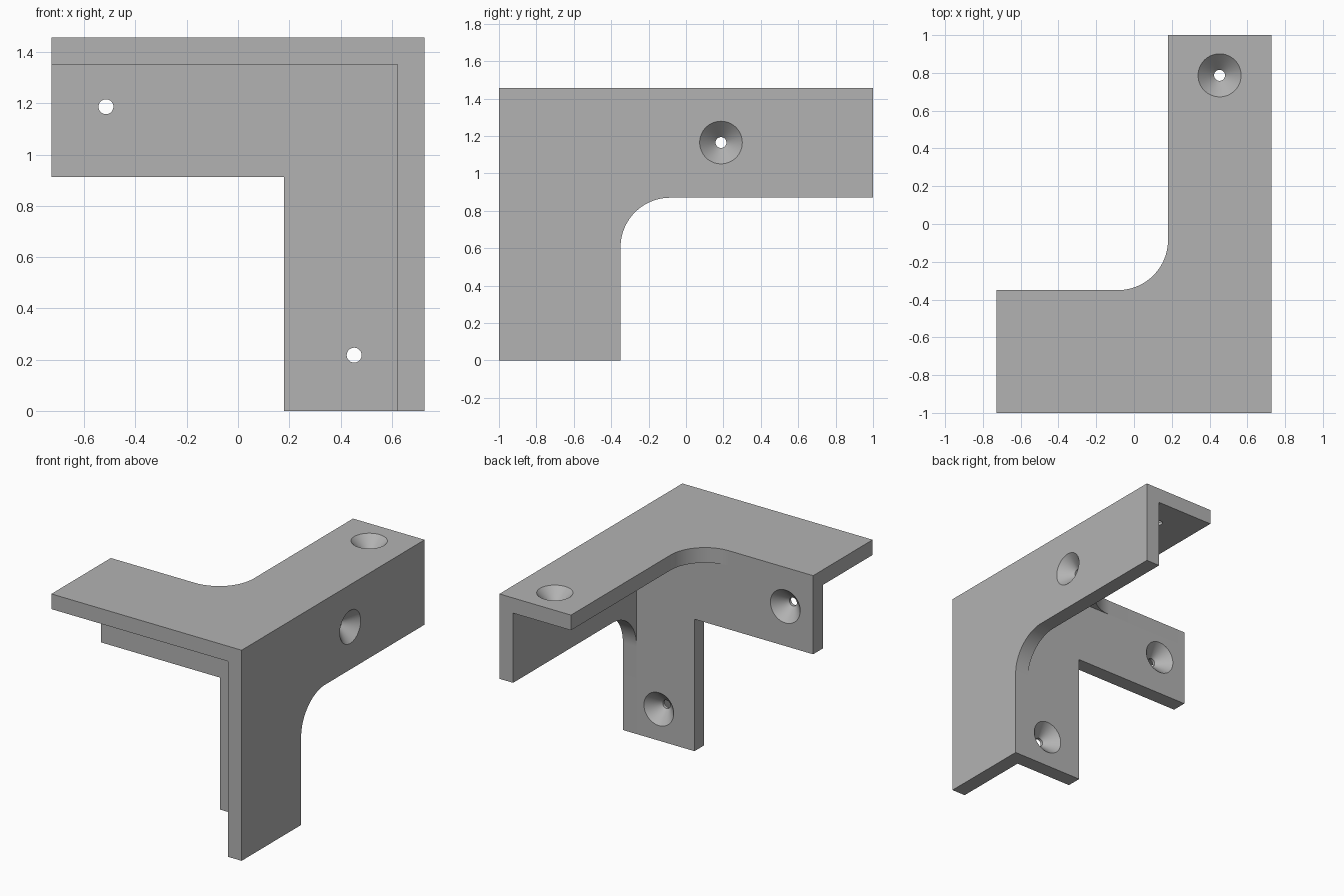
import bpy, bmesh, math
from mathutils import Vector

cube = bpy.data.objects.get("Cube")
if cube:
    bpy.data.objects.remove(cube, do_unlink=True)

# Main dimensions
W, H, T = 0.728, 1.457, 0.105      # half width, height, plate thickness
INNER_X, BACK_Y = 0.18, -0.35      # inner edges of the arms
SIDE_Z, FRONT_Z = 0.87, 0.913      # lower edges of the arms
FILLET = 0.265

grey = bpy.data.materials.new("bracket grey")
grey.use_nodes = True
grey.diffuse_color = (0.45, 0.45, 0.45, 1)
grey.node_tree.nodes["Principled BSDF"].inputs["Base Color"].default_value = (0.45, 0.45, 0.45, 1)


def add_object(name, bm):
    bmesh.ops.recalc_face_normals(bm, faces=bm.faces)
    mesh = bpy.data.meshes.new(name)
    bm.to_mesh(mesh)
    bm.free()
    mesh.materials.append(grey)
    obj = bpy.data.objects.new(name, mesh)
    bpy.context.collection.objects.link(obj)
    return obj


def fillet(cu, cv, su, sv, steps=24):
    """Quarter arc about (cu, cv), from the u direction to the v direction."""
    angles = [i * math.pi / 2 / steps for i in range(steps + 1)]
    return [(cu + su * FILLET * math.cos(a), cv + sv * FILLET * math.sin(a)) for a in angles]


def plate(name, outline, place, depth):
    """Extrude a flat outline; place maps (u, v) to a 3D point."""
    bm = bmesh.new()
    face = bm.faces.new([bm.verts.new(place(u, v)) for u, v in outline])
    ext = bmesh.ops.extrude_face_region(bm, geom=[face])
    verts = [g for g in ext["geom"] if isinstance(g, bmesh.types.BMVert)]
    bmesh.ops.translate(bm, verts=verts, vec=depth)
    return add_object(name, bm)


def drill(name, center, inward, sides=64):
    """Countersunk hole cutter entering the surface at center."""
    bm = bmesh.new()
    turn = Vector(inward).to_track_quat('Z', 'Y')
    rings = []
    for depth, radius in ((-0.02, 0.134), (0.085, 0.029), (0.15, 0.029)):
        ring = []
        for i in range(sides):
            a = math.tau * i / sides
            p = Vector((radius * math.cos(a), radius * math.sin(a), depth))
            ring.append(bm.verts.new(Vector(center) + turn @ p))
        rings.append(ring)
    for low, high in zip(rings, rings[1:]):
        for i in range(sides):
            j = (i + 1) % sides
            bm.faces.new((low[i], low[j], high[j], high[i]))
    bm.faces.new(rings[0])
    bm.faces.new(rings[-1])
    obj = add_object(name, bm)
    obj.hide_render = True
    return obj


def combine(target, other, operation):
    mod = target.modifiers.new("combine", 'BOOLEAN')
    mod.operation, mod.solver, mod.object = operation, 'EXACT', other
    bpy.context.view_layer.objects.active = target
    bpy.ops.object.modifier_apply(modifier=mod.name)
    bpy.data.objects.remove(other, do_unlink=True)


# Top plate: L shape with a rounded inner corner
top_outline = [(-W, -1), (W, -1), (W, 1), (INNER_X, 1)]
top_outline += fillet(INNER_X - FILLET, BACK_Y + FILLET, 1, -1)
top_outline += [(-W, BACK_Y)]
bracket = plate("corner_bracket", top_outline, lambda x, y: (x, y, H - T), (0, 0, T))

# Side plate: L shape with a rounded inner corner
side_outline = [(-1, H), (-1, 0), (BACK_Y, 0)]
side_outline += fillet(BACK_Y + FILLET, SIDE_Z - FILLET, -1, 1)
side_outline += [(1, SIDE_Z), (1, H)]
side = plate("side_plate", side_outline, lambda y, z: (W - T, y, z), (T, 0, 0))

# Recessed cross plate: sharp L shape set into the other two plates
e = T / 2
cross_outline = [(-W, FRONT_Z), (INNER_X, FRONT_Z), (INNER_X, 0),
                 (W - e, 0), (W - e, H - e), (-W, H - e)]
cross = plate("cross_plate", cross_outline, lambda x, z: (x, BACK_Y - T, z), (0, T, 0))

combine(bracket, side, 'UNION')
combine(bracket, cross, 'UNION')

# Merge flush faces
bm = bmesh.new()
bm.from_mesh(bracket.data)
bmesh.ops.remove_doubles(bm, verts=bm.verts, dist=1e-5)
bmesh.ops.dissolve_limit(bm, angle_limit=math.radians(0.5), verts=bm.verts, edges=bm.edges)
bm.to_mesh(bracket.data)
bm.free()

# Countersunk screw holes
holes = [
    ("top_hole", (0.453, 0.787, H), (0, 0, -1)),
    ("side_hole", (W, 0.187, 1.165), (-1, 0, 0)),
    ("cross_upper_hole", (-0.515, BACK_Y, 1.187), (0, -1, 0)),
    ("cross_lower_hole", (0.453, BACK_Y, 0.218), (0, -1, 0)),
]
for name, center, inward in holes:
    combine(bracket, drill(name, center, inward), 'DIFFERENCE')

bpy.ops.object.select_all(action='DESELECT')
bracket.select_set(True)
bpy.context.view_layer.objects.active = bracket
bpy.ops.object.shade_smooth_by_angle(angle=math.radians(30))
